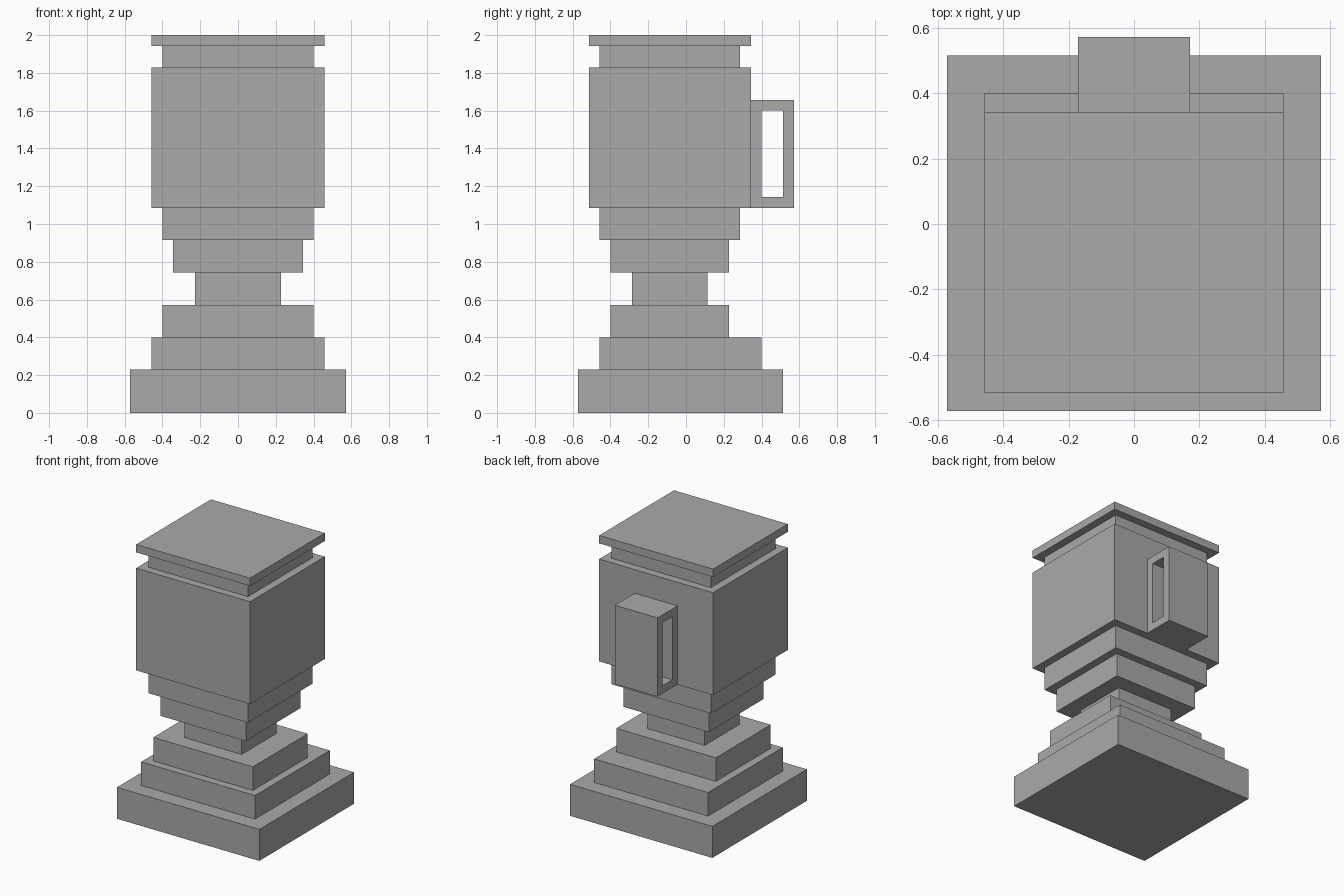
import bpy
import bmesh

UNIT = 2 / 35  # the whole model sits on a block grid 35 units tall

cube = bpy.data.objects.get("Cube")
if cube:
    bpy.data.objects.remove(cube, do_unlink=True)

grey = bpy.data.materials.new("stone_grey")
grey.use_nodes = True
grey.diffuse_color = (0.4, 0.4, 0.4, 1)
grey.node_tree.nodes["Principled BSDF"].inputs["Base Color"].default_value = (0.4, 0.4, 0.4, 1)


def finish(name, bm):
    """Scale a grid-unit bmesh to size and link it as a flat-shaded object."""
    bmesh.ops.scale(bm, vec=(UNIT, UNIT, UNIT), verts=bm.verts)
    bmesh.ops.recalc_face_normals(bm, faces=bm.faces)
    mesh = bpy.data.meshes.new(name)
    bm.to_mesh(mesh)
    bm.free()
    mesh.materials.append(grey)
    bpy.context.collection.objects.link(bpy.data.objects.new(name, mesh))


def block(name, half_width, front, back, bottom, top):
    bm = bmesh.new()
    bmesh.ops.create_cube(bm, size=1)
    bmesh.ops.scale(bm, vec=(2 * half_width, back - front, top - bottom), verts=bm.verts)
    bmesh.ops.translate(bm, vec=(0, (front + back) / 2, (bottom + top) / 2), verts=bm.verts)
    finish(name, bm)


def frame(name, half_width, front, back, bottom, top, wall):
    """Rectangular loop in the side plane, open from left to right."""
    bm = bmesh.new()

    def ring(x, inset):
        f, b, lo, hi = front + inset, back - inset, bottom + inset, top - inset
        return [bm.verts.new((x, y, z)) for y, z in ((f, lo), (b, lo), (b, hi), (f, hi))]

    # Outer right, outer left, inner left, inner right, closed back on itself
    rings = [ring(-half_width, 0), ring(half_width, 0),
             ring(half_width, wall), ring(-half_width, wall)]
    for r in range(4):
        a, b = rings[r], rings[(r + 1) % 4]
        for i in range(4):
            j = (i + 1) % 4
            bm.faces.new((a[i], a[j], b[j], b[i]))
    finish(name, bm)


# Stacked tiers: name, half width, front, back, height
tiers = [
    ("base_plinth", 10, -10, 9, 4),
    ("base_step", 8, -8, 7, 3),
    ("base_upper_step", 7, -7, 4, 3),
    ("stem", 4, -5, 2, 3),
    ("cup_lower_step", 6, -7, 4, 3),
    ("cup_upper_step", 7, -8, 5, 3),
    ("cup_body", 8, -9, 6, 13),
    ("cup_neck", 7, -8, 5, 2),
    ("cup_rim", 8, -9, 6, 1),
]
z = 0
for name, half_width, front, back, height in tiers:
    block(name, half_width, front, back, z, z + height)
    z += height

# Handle on the back of the cup
frame("handle", 3, 6, 10, 19, 29, 1)
